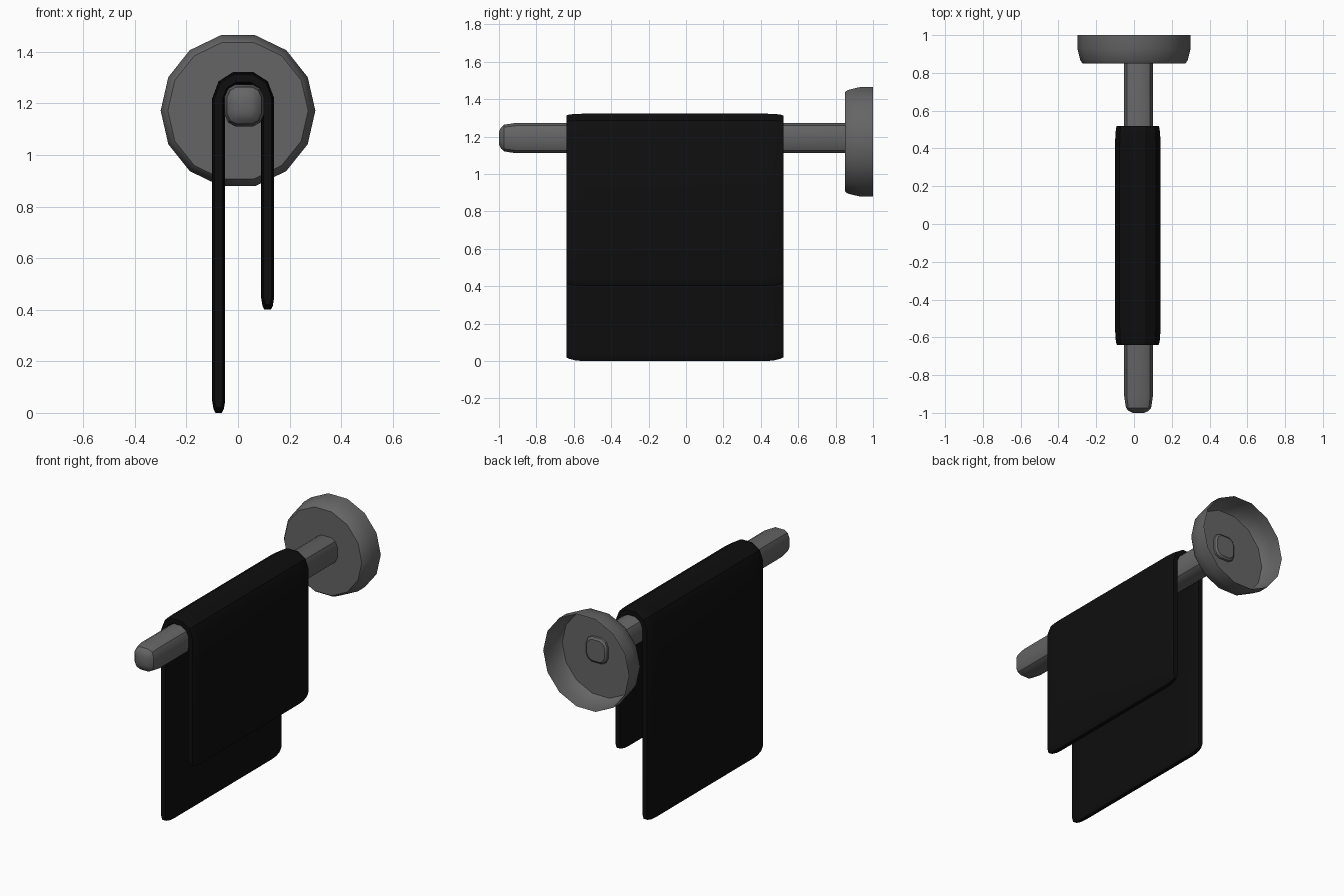
import bpy, bmesh, math
from mathutils import Vector

if "Cube" in bpy.data.objects:
    bpy.data.objects.remove(bpy.data.objects["Cube"], do_unlink=True)


def material(name, value):
    m = bpy.data.materials.new(name)
    m.use_nodes = True
    m.diffuse_color = (value, value, value, 1)
    m.node_tree.nodes["Principled BSDF"].inputs["Base Color"].default_value = (value, value, value, 1)
    return m


def loft(name, rings, mat, cap_start=True, cap_end=True, ladder=False):
    """Skin closed rings; a ladder cap pairs opposite points of a folded strip."""
    bm = bmesh.new()
    loops = [[bm.verts.new(p) for p in ring] for ring in rings]
    n = len(loops[0])
    for a, b in zip(loops, loops[1:]):
        for i in range(n):
            j = (i + 1) % n
            bm.faces.new((a[i], a[j], b[j], b[i]))
    for loop, wanted in ((loops[0], cap_start), (loops[-1], cap_end)):
        if wanted and ladder:
            for i in range(n // 2 - 1):
                bm.faces.new((loop[i], loop[i + 1], loop[n - 2 - i], loop[n - 1 - i]))
        elif wanted:
            bm.faces.new(loop)
    bmesh.ops.recalc_face_normals(bm, faces=bm.faces)
    mesh = bpy.data.meshes.new(name)
    bm.to_mesh(mesh)
    bm.free()
    mesh.materials.append(mat)
    obj = bpy.data.objects.new(name, mesh)
    bpy.context.collection.objects.link(obj)
    bpy.ops.object.select_all(action='DESELECT')
    obj.select_set(True)
    bpy.context.view_layer.objects.active = obj
    bpy.ops.object.shade_smooth_by_angle(angle=math.radians(30))
    return obj


metal = material("grey metal", 0.13)
cloth = material("black cloth", 0.0045)

# Wall mount: hollow cup, open towards the wall
SIDES = 14
angles = [math.tau * i / SIDES for i in range(SIDES)]
cup = [(0.272, 0.85), (0.284, 0.865), (0.30, 0.93), (0.30, 1.0)]
loft("wall_mount", [[(r * math.cos(a), y, 1.172 + r * math.sin(a)) for a in angles]
                    for r, y in cup], metal, cap_end=False)

# Rail: rounded square bar with a domed free end
quarter = [(0.076, 0.035), (0.062, 0.066), (0.035, 0.081)]
section = (quarter + [(-x, z) for x, z in reversed(quarter)]
           + [(-x, -z) for x, z in quarter] + [(x, -z) for x, z in reversed(quarter)])
stations = [(-1.0, 0.4), (-0.99, 0.68), (-0.973, 0.88), (-0.91, 1.0),
            (0.85, 1.0), (0.86, 0.97), (0.87, 0.82)]
loft("rail", [[(0.024 + s * x, y, 1.192 + s * z) for x, z in section]
              for y, s in stations], metal)

# Towel: folded strip, thinner along all its borders
# centre line as (x, z, relative thickness)
path = [(-0.075, 0.0, 0.5), (-0.075, 0.015, 0.8), (-0.075, 0.045, 1), (-0.075, 1.22, 1),
        (-0.056, 1.27, 1), (-0.012, 1.298, 1), (0.052, 1.298, 1), (0.096, 1.27, 1),
        (0.115, 1.22, 1), (0.115, 0.445, 1), (0.115, 0.415, 0.8), (0.115, 0.40, 0.5)]
points = [Vector((x, z)) for x, z, t in path]


def towel_ring(y, thick, lift):
    outer, inner = [], []
    last = len(points) - 1
    for i, p in enumerate(points):
        d = (points[min(i + 1, last)] - points[max(i - 1, 0)]).normalized()
        normal = Vector((-d.y, d.x))
        half = 0.025 * path[i][2] * thick
        # round the lower corners by lifting the hem at the side borders
        hem = lift if i < 2 or i > last - 2 else 0
        outer.append((p.x + normal.x * half, y, p.y + normal.y * half + hem))
        inner.append((p.x - normal.x * half, y, p.y - normal.y * half + hem))
    return outer + inner[::-1]


borders = [(0.0, 0.62, 0.02), (0.015, 0.82, 0.012), (0.05, 0.95, 0.003), (0.09, 1.0, 0.0)]
rings = [towel_ring(-0.64 + d, t, h) for d, t, h in borders]
rings += [towel_ring(0.52 - d, t, h) for d, t, h in reversed(borders)]
loft("towel", rings, cloth, ladder=True)
